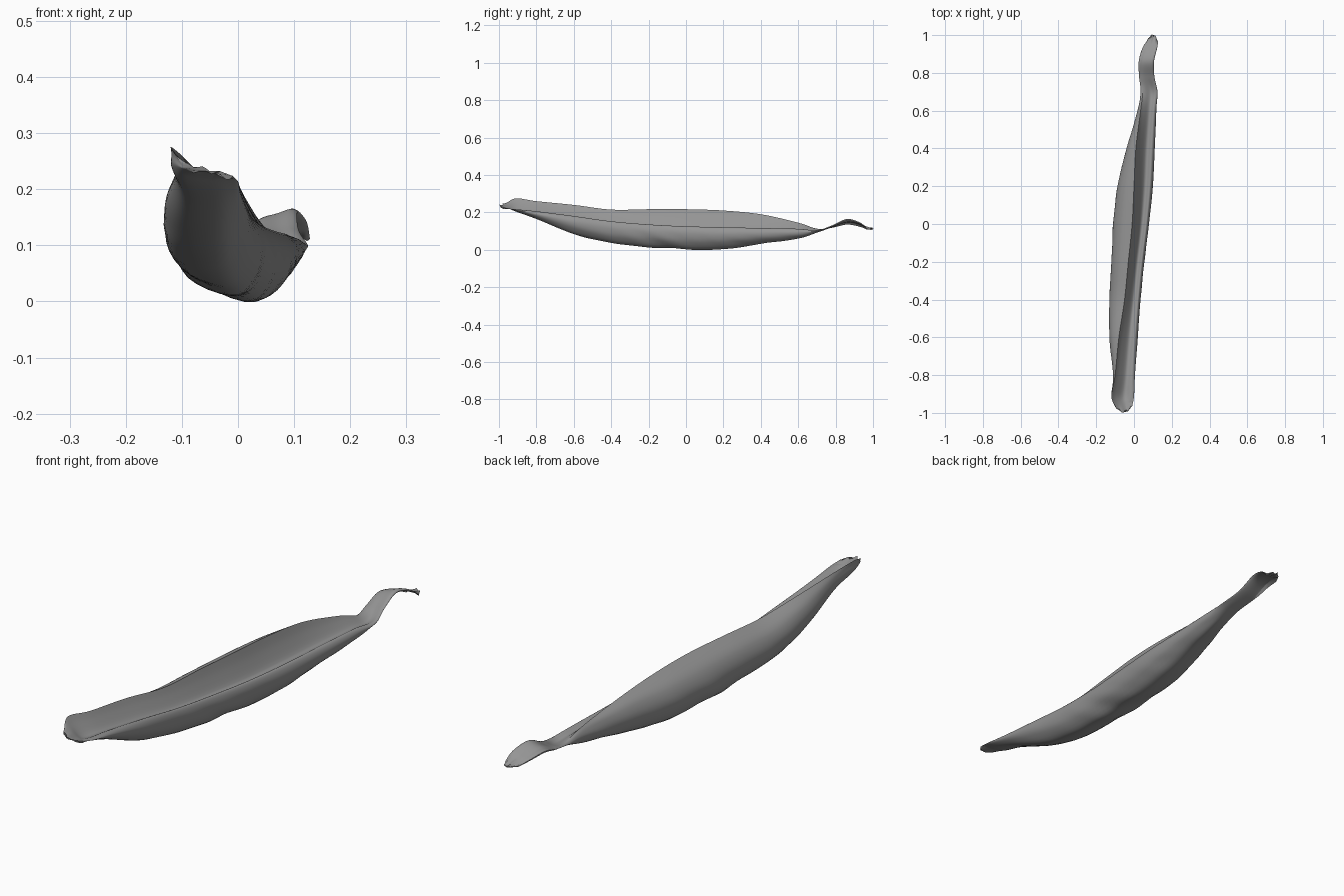
import bpy, bmesh, math
from mathutils import Vector, noise

cube = bpy.data.objects.get("Cube")
if cube:
    bpy.data.objects.remove(cube, do_unlink=True)

# Stations along the pod: y, upper lip (x, z), left bulge x, keel z, right side x, right rim z
STATIONS = [
    (-.965, -.1, .245, -.1, .23, -.01, .22),
    (-.91, -.12, .275, -.118, .205, 0, .217),
    (-.8, -.1, .26, -.11, .165, .005, .206),
    (-.6, -.08, .24, -.13, .085, .02, .18),
    (-.4, -.05, .215, -.13, .035, .035, .152),
    (-.2, -.03, .217, -.12, .015, .055, .135),
    (0, -.01, .217, -.11, .003, .08, .125),
    (.2, 0, .21, -.088, .006, .1, .12),
    (.4, .01, .19, -.04, .03, .11, .116),
    (.6, .035, .145, .02, .06, .118, .112),
    (.7, .045, .113, .035, .092, .124, .105),
    (.78, .028, .118, .028, .12, .108, .13),
    (.86, .026, .135, .026, .148, .106, .165),
    (.93, .045, .123, .045, .135, .122, .146),
    (.97, .07, .107, .07, .11, .128, .113),
]
STEPS, SIDES = 8, 44
OUTER = .65  # share of the ring that is outside skin


def spline(points, t):
    """Catmull-Rom point at t, where whole numbers of t fall on the points."""
    last = len(points) - 1
    i = min(int(t), last - 1)
    f = t - i
    a, b, c, d = (points[max(0, min(last, i + k))] for k in (-1, 0, 1, 2))
    return b + .5 * f * (c - a + f * (2 * a - 5 * b + 4 * c - d + f * (3 * (b - c) + d - a)))


def section(y, lip_x, lip_z, left, keel, right, rim_z):
    """Closed cross-section: outer skin from lip to rim, then back up the shallow groove."""
    depth = lip_z - keel
    mid_z = keel + depth * .5
    keel_x = left + (right - left) * .65
    rim = rim_z - keel
    width = right - lip_x
    floor = max(rim_z - .008, keel + .004)
    return [Vector(p) for p in (
        (lip_x, y, lip_z),
        (left + (lip_x - left) * .3, y, mid_z + depth * .32),
        (left, y, mid_z),
        (left + (keel_x - left) * .25, y, keel + depth * .17),
        (keel_x, y, keel),
        (right - (right - keel_x) * .22, y, keel + rim * .3),
        (right, y, keel + rim * .7),
        (right - width * .15, y, rim_z),
        (lip_x + width * .55, y, floor),
        (lip_x + width * .2, y, floor + (lip_z - floor) * .5 + .003),
        (lip_x, y, lip_z),
    )]


def wrinkle(p, u):
    """Diagonal folds on the outer skin of the body."""
    turn = math.pi * min(u / OUTER, 1)
    body = max(0, 1 - abs(p.y / .75) ** 4) * math.sin(turn)
    fold = noise.noise(Vector((u * 4, p.y * 9 + u * 8, 1)))
    return p + Vector((-math.cos(turn), 0, -math.sin(turn))) * (fold * .007 * body)


def bow_end(p, across, v):
    """Rounded, scalloped tips at both ends."""
    reach = max(0, abs(2 * v - 1) - .92) / .08
    ripple = math.sin(across * 6 * math.pi)
    bulge = math.sin(math.pi * across) * .03 + ripple * .006
    p.y += math.copysign(bulge * reach, v - .5)
    p.z += ripple * .003 * reach
    return p


# Pod body running into its twisted stalk
sections = [section(*s) for s in STATIONS]
rings = (len(sections) - 1) * STEPS
bm = bmesh.new()
grid = []
for r in range(rings + 1):
    ctrl = [spline(column, r / STEPS) for column in zip(*sections)]
    lip_x, right = ctrl[0].x, ctrl[6].x
    row = []
    for s in range(SIDES):
        u = s / SIDES
        p = wrinkle(spline(ctrl, u * (len(ctrl) - 1)), u)
        across = max(0, min(1, (p.x - lip_x) / (right - lip_x)))
        row.append(bm.verts.new(bow_end(p, across, r / rings)))
    grid.append(row)
for a, b in zip(grid, grid[1:]):
    for s in range(SIDES):
        n = (s + 1) % SIDES
        bm.faces.new((a[s], a[n], b[n], b[s]))
for end in (grid[0], grid[-1]):
    bm.faces.new(end)
bmesh.ops.recalc_face_normals(bm, faces=bm.faces)
mesh = bpy.data.meshes.new("curled_husk")
bm.to_mesh(mesh)
bm.free()
husk = bpy.data.objects.new("curled_husk", mesh)
bpy.context.collection.objects.link(husk)

# Plain grey surface
grey = bpy.data.materials.new("mid_grey")
grey.use_nodes = True
colour = (.3, .3, .3, 1)
grey.diffuse_color = colour
grey.node_tree.nodes["Principled BSDF"].inputs["Base Color"].default_value = colour
mesh.materials.append(grey)

bpy.context.view_layer.objects.active = husk
husk.select_set(True)
bpy.ops.object.shade_smooth_by_angle(angle=math.radians(60))
